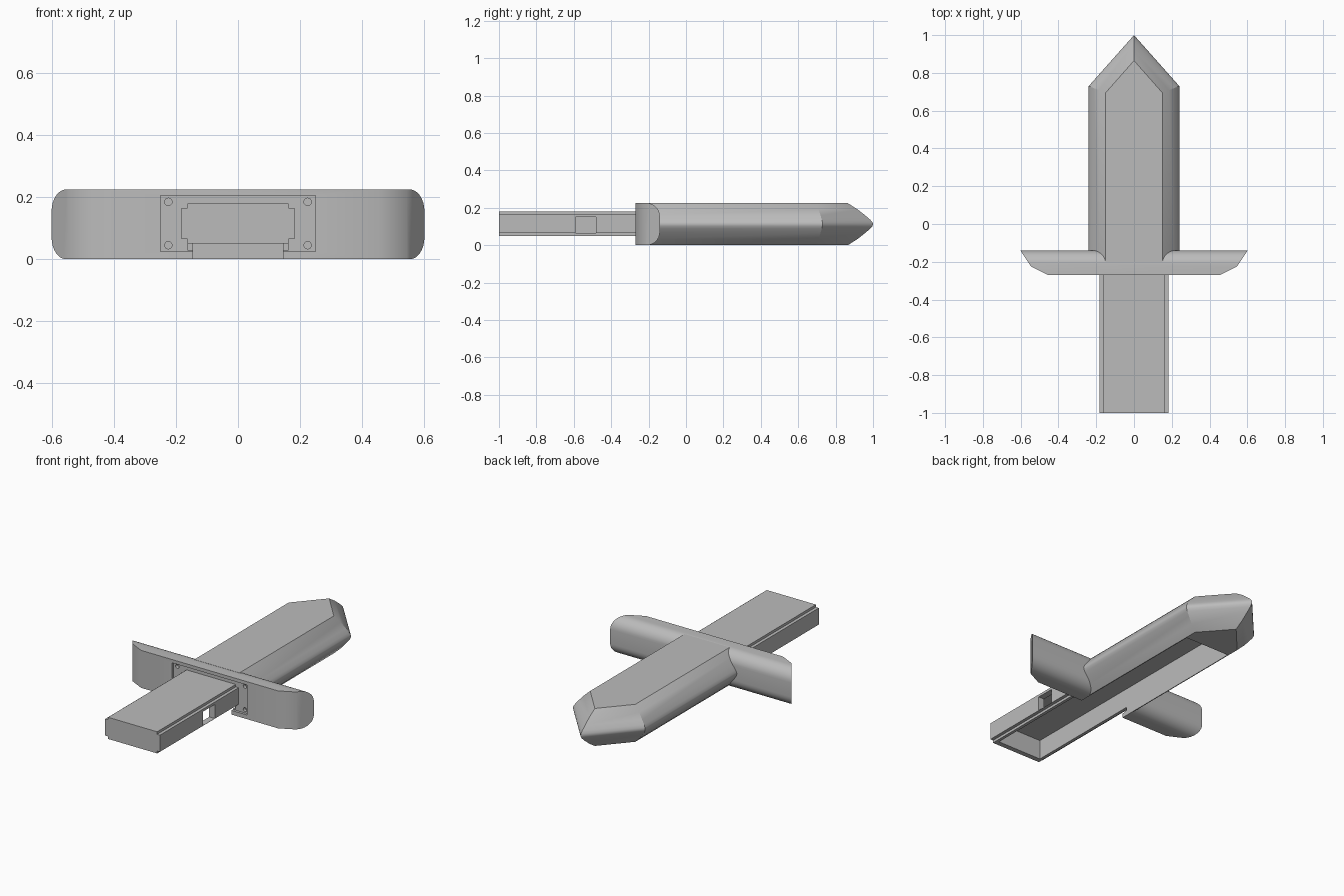
import bpy, bmesh, math
from mathutils import Vector

if "Cube" in bpy.data.objects:
    bpy.data.objects.remove(bpy.data.objects["Cube"], do_unlink=True)

grey = bpy.data.materials.new("plain_grey")
grey.use_nodes = True
COLOUR = (0.5, 0.5, 0.5, 1)
grey.diffuse_color = COLOUR
grey.node_tree.nodes["Principled BSDF"].inputs["Base Color"].default_value = COLOUR
HEIGHT = 0.225
MID = HEIGHT / 2


def loft(name, rings):
    """Skin a stack of matching rings and cap both ends."""
    bm = bmesh.new()
    loops = [[bm.verts.new(p) for p in ring] for ring in rings]
    n = len(loops[0])
    for a, b in zip(loops, loops[1:]):
        for i in range(n):
            j = (i + 1) % n
            bm.faces.new((a[i], a[j], b[j], b[i]))
    bm.faces.new(loops[0])
    bm.faces.new(loops[-1])
    bmesh.ops.recalc_face_normals(bm, faces=bm.faces)
    mesh = bpy.data.meshes.new(name)
    bm.to_mesh(mesh)
    bm.free()
    mesh.materials.append(grey)
    ob = bpy.data.objects.new(name, mesh)
    bpy.context.collection.objects.link(ob)
    return ob


def box(name, x0, x1, y0, y1, z0, z1):
    return loft(name, [[(x0, y0, z), (x1, y0, z), (x1, y1, z), (x0, y1, z)] for z in (z0, z1)])


def cut(target, tool, operation='DIFFERENCE'):
    """Apply a boolean and throw the tool away."""
    mod = target.modifiers.new("cut", 'BOOLEAN')
    mod.operation, mod.object, mod.solver = operation, tool, 'EXACT'
    tool.hide_render = True
    bpy.context.view_layer.objects.active = target
    bpy.ops.object.modifier_apply(modifier=mod.name)
    bpy.data.objects.remove(tool, do_unlink=True)


def cavity():
    return box("cavity", -0.145, 0.145, -0.97, 0.62, -0.1, 0.165)


# Blade: pointed outline, inset towards the flat top and bottom
half = [(0.09, MID), (0.055, 0.079), (0.027, 0.046), (0.01, 0.024), (0.002, 0.01)]
profile = [(d, -h) for d, h in half] + [(0, 0)] + [(d, h) for d, h in reversed(half)]


def outline(d, z):
    side, shoulder, tip = 0.24 - d, 0.73 - 0.39 * d, 1 - 1.5 * d
    return [(-side, -0.2, z), (side, -0.2, z), (side, shoulder, z),
            (0, tip, z), (-side, shoulder, z)]


blade = loft("blade", [outline(d, MID + h) for d, h in profile])
cut(blade, cavity())

# Cross guard: bar with a rounded back, trimmed to slanted ends
radius = 0.07
section = [(-0.27, HEIGHT), (-0.27, 0)]
for centre_z, start in ((radius, -90), (HEIGHT - radius, 0)):
    for step in range(9):
        a = math.radians(start + step * 11.25)
        section.append((-0.14 - radius + radius * math.cos(a), centre_z + radius * math.sin(a)))
guard = loft("cross_guard", [[(x, y, z) for y, z in section] for x in (-0.7, 0.7)])
right = [(0.455, -0.27), (0.545, -0.225), (0.602, -0.14), (0.615, -0.12)]
plan = [(0.455, -0.3)] + right
plan += [(-x, y) for x, y in reversed(plan)]
cut(guard, loft("end_trim", [[(x, y, z) for x, y in plan] for z in (-0.1, 0.4)]), 'INTERSECT')

# Mounting recess with four screw holes, and the slot under the grip
cut(guard, box("recess", -0.25, 0.25, -0.3, -0.255, 0.025, 0.205))
for sx in (-1, 1):
    for z in (0.045, 0.185):
        rim = [(sx * 0.225 + 0.012 * math.cos(t * math.pi / 8), z + 0.012 * math.sin(t * math.pi / 8))
               for t in range(16)]
        cut(guard, loft("screw_hole", [[(x, y, w) for x, w in rim] for y in (-0.3, -0.235)]))
cut(guard, box("slot", -0.163, 0.163, -0.3, -0.235, 0.03, 0.07))
cut(guard, cavity())

# Grip: stepped hollow bar, open underneath, with a window on one side
corner = [(0.163, 0.05), (0.163, 0.065), (0.182, 0.065), (0.182, 0.165), (0.163, 0.165), (0.163, 0.18)]
step_section = corner + [(-x, z) for x, z in reversed(corner)]
grip = loft("grip", [[(x, y, z) for x, z in step_section] for y in (-1, -0.2)])
cut(grip, cavity())
cut(grip, box("window", 0.1, 0.3, -0.59, -0.48, 0.066, 0.15))

# Smooth the rounded surfaces, keep the edges crisp
for ob in (blade, guard, grip):
    bpy.ops.object.select_all(action='DESELECT')
    ob.select_set(True)
    bpy.context.view_layer.objects.active = ob
    bpy.ops.object.shade_smooth_by_angle(angle=math.radians(30))
